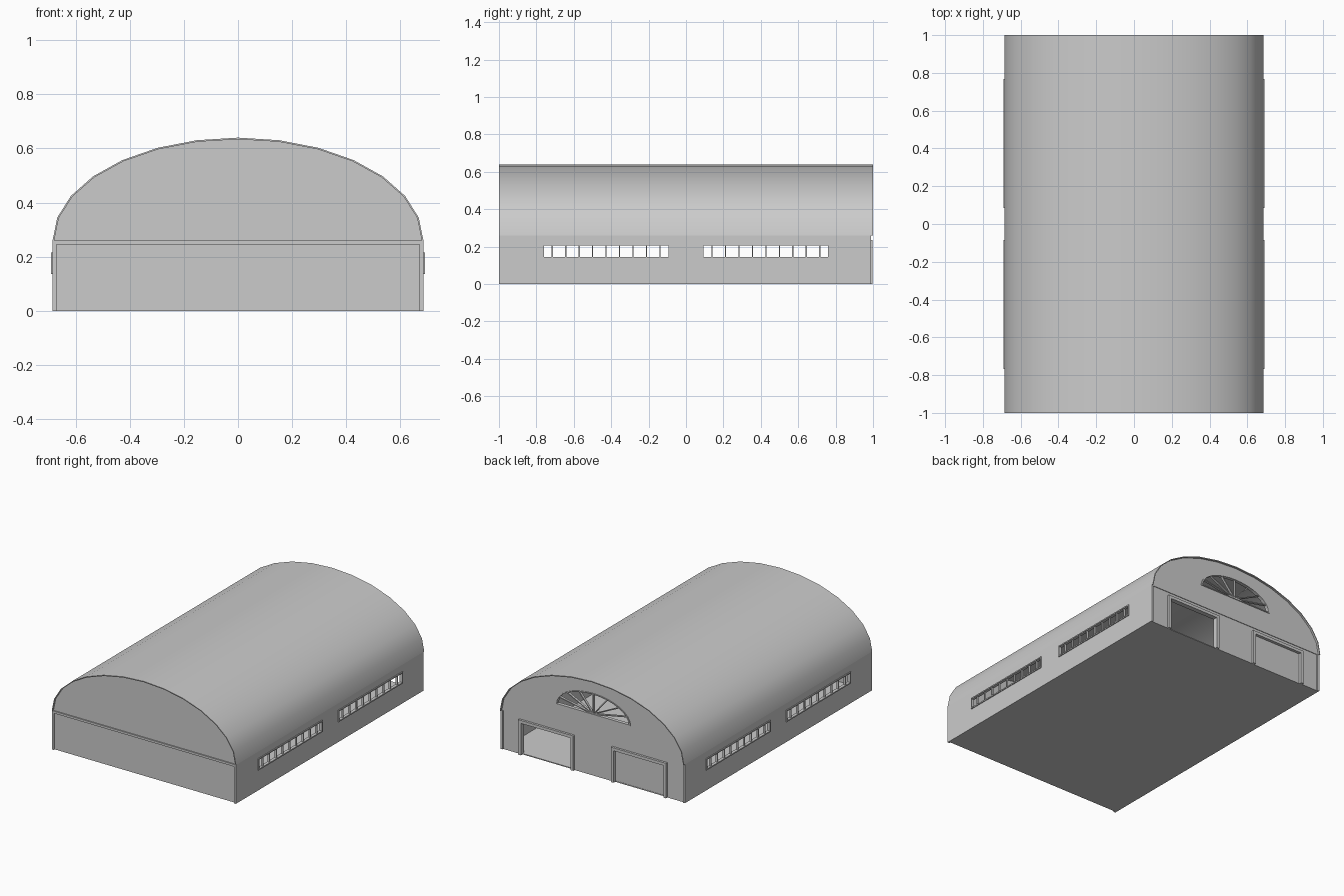
import bpy, bmesh, math
from mathutils import Matrix

if "Cube" in bpy.data.objects:
    bpy.data.objects.remove(bpy.data.objects["Cube"])

W, WALL_H, RISE = 0.685, 0.26, 0.38
ALONG_Y = Matrix(((1, 0, 0, 0), (0, 0, -1, 0), (0, 1, 0, 0), (0, 0, 0, 1)))  # profile in xz
ALONG_X = Matrix(((0, 0, 1, 0), (1, 0, 0, 0), (0, 1, 0, 0), (0, 0, 0, 1)))  # profile in yz


def plate(name, loops, axes, lo, hi):
    """Flat outline (first loop) with holes (other loops), extruded from lo to hi."""
    cu = bpy.data.curves.new(name, 'CURVE')
    cu.dimensions, cu.fill_mode, cu.extrude = '2D', 'BOTH', (hi - lo) / 2
    for loop in loops:
        s = cu.splines.new('POLY')
        s.points.add(len(loop) - 1)
        for p, (u, v) in zip(s.points, loop):
            p.co = (u, v, 0, 1)
        s.use_cyclic_u = True
    tmp = bpy.data.objects.new(name + "_outline", cu)
    bpy.context.collection.objects.link(tmp)
    bpy.context.view_layer.update()
    dg = bpy.context.evaluated_depsgraph_get()
    me = bpy.data.meshes.new_from_object(tmp.evaluated_get(dg))
    bpy.data.objects.remove(tmp)
    mid = (lo + hi) / 2
    move = Matrix.Translation((0, mid, 0) if axes is ALONG_Y else (mid, 0, 0))
    me.transform(move @ axes)
    bm = bmesh.new()
    bm.from_mesh(me)
    bmesh.ops.remove_doubles(bm, verts=bm.verts, dist=1e-5)
    bmesh.ops.recalc_face_normals(bm, faces=bm.faces)
    for f in bm.faces:
        f.smooth = False
    bm.to_mesh(me)
    bm.free()
    ob = bpy.data.objects.new(name, me)
    bpy.context.collection.objects.link(ob)
    return ob


def rect(u0, u1, v0, v1):
    return [(u0, v0), (u1, v0), (u1, v1), (u0, v1)]


def arch(a, b, z, n=14):
    return [(a * math.cos(math.pi * k / n), z + b * math.sin(math.pi * k / n))
            for k in range(n + 1)]


# Floor slab
plate("floor", [rect(-W + 0.01, W - 0.01, 0, 0.006)], ALONG_Y, -0.99, 0.98)

# Barrel roof shell
roof = plate("roof", [arch(W, RISE, WALL_H) + arch(W - 0.006, RISE - 0.006, WALL_H)[::-1]],
             ALONG_Y, -1, 1)
bpy.context.view_layer.objects.active = roof
roof.select_set(True)
bpy.ops.object.shade_smooth_by_angle(angle=math.radians(30))

# Side walls with window strips
WIN_Y, WIN_L, WZ0, WZ1, STEP = 0.427, 0.333, 0.145, 0.207, 0.072
holes = [rect(c - WIN_L, c + WIN_L, WZ0, WZ1) for c in (-WIN_Y, WIN_Y)]
for s, side in ((-1, "left"), (1, "right")):
    lo, hi = sorted((s * (W - 0.015), s * W))
    plate(side + "_wall", [rect(-1, 0.99, 0, WALL_H)] + holes, ALONG_X, lo, hi)
    flo, fhi = sorted((s * (W - 0.012), s * (W + 0.006)))
    for c, hole in zip((-WIN_Y, WIN_Y), holes):
        plate(side + "_window_frame",
              [rect(c - WIN_L - 0.008, c + WIN_L + 0.008, WZ0 - 0.008, WZ1 + 0.008), hole],
              ALONG_X, flo, fhi)
        for k in range(-4, 5):
            y = c + k * STEP
            plate(side + "_window_bar", [rect(y - 0.003, y + 0.003, WZ0, WZ1)],
                  ALONG_X, *sorted((s * (W - 0.012), s * (W + 0.002))))

# Front wall: recessed panel below a lintel, plus closed gable
IN = W - 0.015
plate("front_wall", [rect(-IN, IN, 0, 0.245)], ALONG_Y, -0.99, -0.975)
plate("front_lintel", [rect(-IN, IN, 0.245, WALL_H)], ALONG_Y, -0.998, -0.975)
plate("front_gable", [arch(W - 0.005, RISE - 0.005, WALL_H)], ALONG_Y, -0.99, -0.975)

# Back wall with two doorways
D0, D1, DH = 0.16, 0.53, 0.215
plate("back_wall", [[(-IN, 0), (-D1, 0), (-D1, DH), (-D0, DH), (-D0, 0), (D0, 0), (D0, DH),
                     (D1, DH), (D1, 0), (IN, 0), (IN, WALL_H), (-IN, WALL_H)]],
      ALONG_Y, 0.968, 0.983)
F = 0.02
for s, side in ((-1, "left"), (1, "right")):
    plate(side + "_door_frame",
          [[(s * x, z) for x, z in ((D0 - F, 0), (D0, 0), (D0, DH), (D1, DH), (D1, 0),
                                    (D1 + F, 0), (D1 + F, DH + F), (D0 - F, DH + F))]],
          ALONG_Y, 0.965, 0.998)
# Closed door on one side, the other stands open
plate("closed_door", [rect(-D1, -D0, 0, DH)], ALONG_Y, 0.968, 0.978)

# Back gable with fan window
FA, FB, FZ = 0.28, 0.145, 0.41
fan = arch(FA, FB, FZ, 16)
plate("back_gable", [arch(W - 0.005, RISE - 0.005, WALL_H), fan], ALONG_Y, 0.972, 0.987)
plate("fan_window_frame",
      [fan, arch(FA - 0.012, FB - 0.012, FZ + 0.006, 16)], ALONG_Y, 0.968, 0.992)
for k in range(1, 8):
    t = math.pi * k / 8
    ex, ez = (FA - 0.006) * math.cos(t), (FB - 0.006) * math.sin(t)
    r = math.hypot(ex, ez)
    nx, nz = -ez / r * 0.003, ex / r * 0.003
    plate("fan_window_spoke",
          [[(nx, FZ + 0.004 + nz), (-nx, FZ + 0.004 - nz),
            (ex - nx, FZ + ez - nz), (ex + nx, FZ + ez + nz)]], ALONG_Y, 0.972, 0.988)
